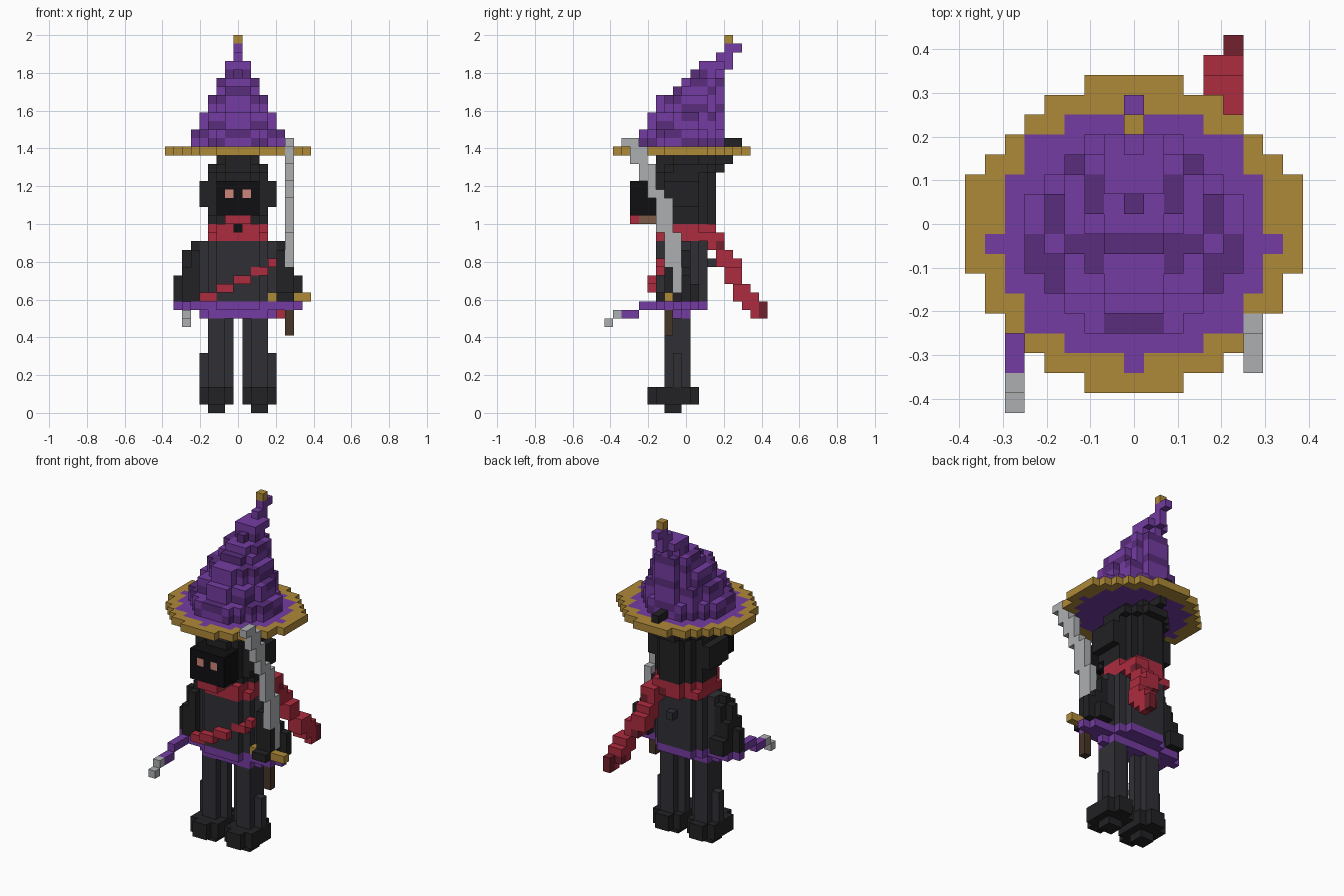
import bpy, bmesh, math

if "Cube" in bpy.data.objects:
    bpy.data.objects.remove(bpy.data.objects["Cube"])

V = 2 / 44          # voxel edge; grid cell (i, j, k) is centred on x = i*V, y = j*V
grid = {}           # cell -> part name, later parts paint over earlier ones


def box(part, i, j, k):
    """Fill an inclusive range of cells; each argument is an int or (low, high)."""
    r = [(a, a) if isinstance(a, int) else a for a in (i, j, k)]
    for x in range(r[0][0], r[0][1] + 1):
        for y in range(r[1][0], r[1][1] + 1):
            for z in range(r[2][0], r[2][1] + 1):
                grid[x, y, z] = part


def mirror_box(part, i, j, k):
    """Box on both sides of x = 0."""
    box(part, i, j, k)
    a, b = (i, i) if isinstance(i, int) else i
    box(part, (-b, -a), j, k)


def disc(part, rx, j0, j1, k):
    """Elliptical slab, half width rx, running from row j0 to row j1."""
    lo, hi = (k, k) if isinstance(k, int) else k
    cj, ry = (j0 + j1) / 2, (j1 - j0) / 2
    for z in range(lo, hi + 1):
        for x in range(-rx, rx + 1):
            for y in range(j0, j1 + 1):
                if (x / (rx + .45)) ** 2 + ((y - cj) / (ry + .45)) ** 2 <= 1:
                    grid[x, y, z] = part


# legs and boots
mirror_box("boots", (2, 3), (-4, 1), (1, 2))
for i in (1, 4):
    mirror_box("boots", i, (-3, 0), (1, 2))
mirror_box("boots", (2, 3), (-2, -1), 0)
mirror_box("legs", (2, 3), (-2, 0), (3, 11))
mirror_box("legs", 1, -1, (3, 11))
mirror_box("legs", 4, -1, (3, 6))

# torso with chest panel
disc("torso", 4, -3, 2, (13, 19))
box("torso", (-2, 2), -3, (14, 18))
box("torso", 0, 3, 17)

# arms, flared towards the hands
mirror_box("arms", 5, -1, 19)
mirror_box("arms", 5, (-2, 0), (13, 18))
mirror_box("arms", 6, (-2, 0), (13, 16))
box("arms", -6, -1, (17, 18))
box("arms", -7, -1, (13, 15))
box("arms", 7, 0, (13, 15))
mirror_box("arms", (5, 6), 1, (13, 14))
box("arms", (5, 6), -3, 13)

# belt and sleeve trim
disc("belt", 4, -3, 2, 12)
box("belt", (-3, 3), (-2, 0), 11)
mirror_box("belt", 4, -1, 11)
mirror_box("belt", (4, 6), (-2, 0), 12)
mirror_box("belt", 7, -1, 12)

# diagonal chest sash
for i, j, k in (((-4, -3), -3, 13), ((-2, -1), -4, 14), ((0, 1), -4, 15),
                ((2, 3), -3, 16), (4, -3, 17)):
    box("sash", i, j, k)

# head and hood
disc("hood", 3, -3, 3, 22)
disc("hood", 3, -4, 3, (23, 27))
disc("hood", 3, -3, 4, 28)
disc("hood", 2, -3, 3, (29, 30))
mirror_box("hood", 4, (-2, 1), (24, 26))
box("hood", 0, (4, 5), 29)

# face mask and eyes
box("mask", (-2, 2), (-6, -4), (23, 26))
mirror_box("eyes", 1, -6, 25)

# scarf with a trailing tail
disc("scarf", 3, -3, 3, (20, 21))
box("scarf", (-2, 2), -3, (20, 21))
mirror_box("scarf", 3, (-2, 2), 20)
box("scarf", (-1, 1), -6, 22)
box("scarf_clasp", (-1, 1), (-5, -4), 22)
box("mask", 0, -3, 21)
STEPS = 7
for n in range(STEPS):
    t = n / (STEPS - 1)
    i, j, k = round(1 + 3 * t), round(3 + 5 * t), round(20 - 8 * t)
    box("scarf_tail", (i, i + 1), (max(j - 1, 3), j), (k, k + 1))
    box("scarf_tail_shade", i + n % 2, j, k)
box("scarf_tail_shade", 5, 9, (11, 12))
box("scarf_tail", 5, 8, 11)

# hat brim: gold rim, purple inside, half widths of the rows from the front
RIM = (2, 4, 5, 6, 7, 7, 8, 8, 8, 8, 8, 7, 6, 5, 4, 2)
CROWN = (3, 5, 5, 6, 6, 6, 6, 6, 6, 5, 5, 3)
for part, first_row, widths in (("hat_rim", -8, RIM), ("hat_brim", -6, CROWN)):
    for n, w in enumerate(widths):
        box(part, (-w, w), first_row + n, 30)
mirror_box("hat_brim", 7, -1, 30)
box("hat_brim", 0, -7, 30)

# hat cone leaning backwards: (half width, front row, back row, layer)
CONE = ((5, -5, 4, 31), (5, -5, 4, 32), (4, -4, 4, 33), (4, -4, 4, 34),
        (3, -3, 4, 35), (3, -3, 4, 36), (2, -1, 4, 37), (2, 0, 4, 38),
        (1, 1, 4, 39), (1, 2, 4, 40), (0, 4, 5, 41), (0, 5, 6, 42))
for layer in CONE:
    disc("hat_cone", *layer)
box("hat_cone", 0, 5, 40)
for (x, y, z), part in list(grid.items()):
    if part == "hat_cone" and z < 41 and (abs(x) // 2 + z + (y + 9) // 3) % 3 == 0:
        grid[x, y, z] = "hat_cone_folds"
box("hat_tip", 0, 5, 43)
box("hood", 0, (5, 6), 31)

# curved sword on the right: grip, blade, guard
box("sword_grip", 6, -2, (9, 11))
for j, k in (((-2, -1), (17, 20)), (-1, (14, 16)), ((-3, -2), (21, 24)), (-3, 25),
             (-4, (25, 28)), (-5, (27, 30)), (-6, (29, 31)), (-7, 31)):
    box("sword_blade", 6, j, k)
box("sword_guard", (7, 8), -2, 13)
box("sword_guard", 4, -2, 13)

# dagger on the left
box("dagger_handle", -6, (-5, -3), 12)
box("dagger_handle", -6, (-7, -6), 11)
box("dagger_blade", -6, -8, 11)
box("dagger_blade", -6, -9, 10)

BLACK, CLOTH = (.016, .016, .018), (.03, .029, .036)
PURPLE, PLUM = (.175, .045, .36), (.1, .026, .2)
RED, WINE, GOLD, STEEL = (.42, .025, .05), (.17, .015, .027), (.42, .25, .04), (.42, .43, .44)
COLOURS = {
    "boots": BLACK, "legs": CLOTH, "torso": CLOTH, "arms": BLACK,
    "hood": BLACK, "mask": (.005, .005, .006), "eyes": (.62, .24, .19),
    "belt": PURPLE, "dagger_handle": PURPLE, "hat_brim": PURPLE, "hat_cone": PURPLE,
    "hat_cone_folds": PLUM, "hat_rim": GOLD, "hat_tip": GOLD, "sword_guard": GOLD,
    "scarf": RED, "sash": RED, "scarf_tail": RED, "scarf_tail_shade": WINE,
    "scarf_clasp": (.2, .1, .06), "sword_grip": (.06, .035, .02),
    "sword_blade": STEEL, "dagger_blade": STEEL,
}


def build(part, cells):
    """Mesh the exposed cube faces of one part."""
    bm, verts = bmesh.new(), {}

    def vert(p):
        if p not in verts:
            verts[p] = bm.verts.new(((p[0] - .5) * V, (p[1] - .5) * V, p[2] * V))
        return verts[p]

    for c in cells:
        for axis in range(3):
            for side in (0, 1):
                n = list(c)
                n[axis] += 2 * side - 1
                if tuple(n) in grid:
                    continue
                u, w = (axis + 1) % 3, (axis + 2) % 3
                quad = []
                for a, b in ((0, 0), (1, 0), (1, 1), (0, 1)):
                    p = list(c)
                    p[axis] += side
                    p[u] += a
                    p[w] += b
                    quad.append(vert(tuple(p)))
                bm.faces.new(quad if side else quad[::-1])
    mesh = bpy.data.meshes.new(part)
    bm.to_mesh(mesh)
    bm.free()
    mat = bpy.data.materials.new(part)
    mat.diffuse_color = (*COLOURS[part], 1)
    mat.use_nodes = True
    mat.node_tree.nodes["Principled BSDF"].inputs["Base Color"].default_value = mat.diffuse_color
    mesh.materials.append(mat)
    bpy.context.collection.objects.link(bpy.data.objects.new(part, mesh))


for part in COLOURS:
    build(part, [c for c, name in grid.items() if name == part])
